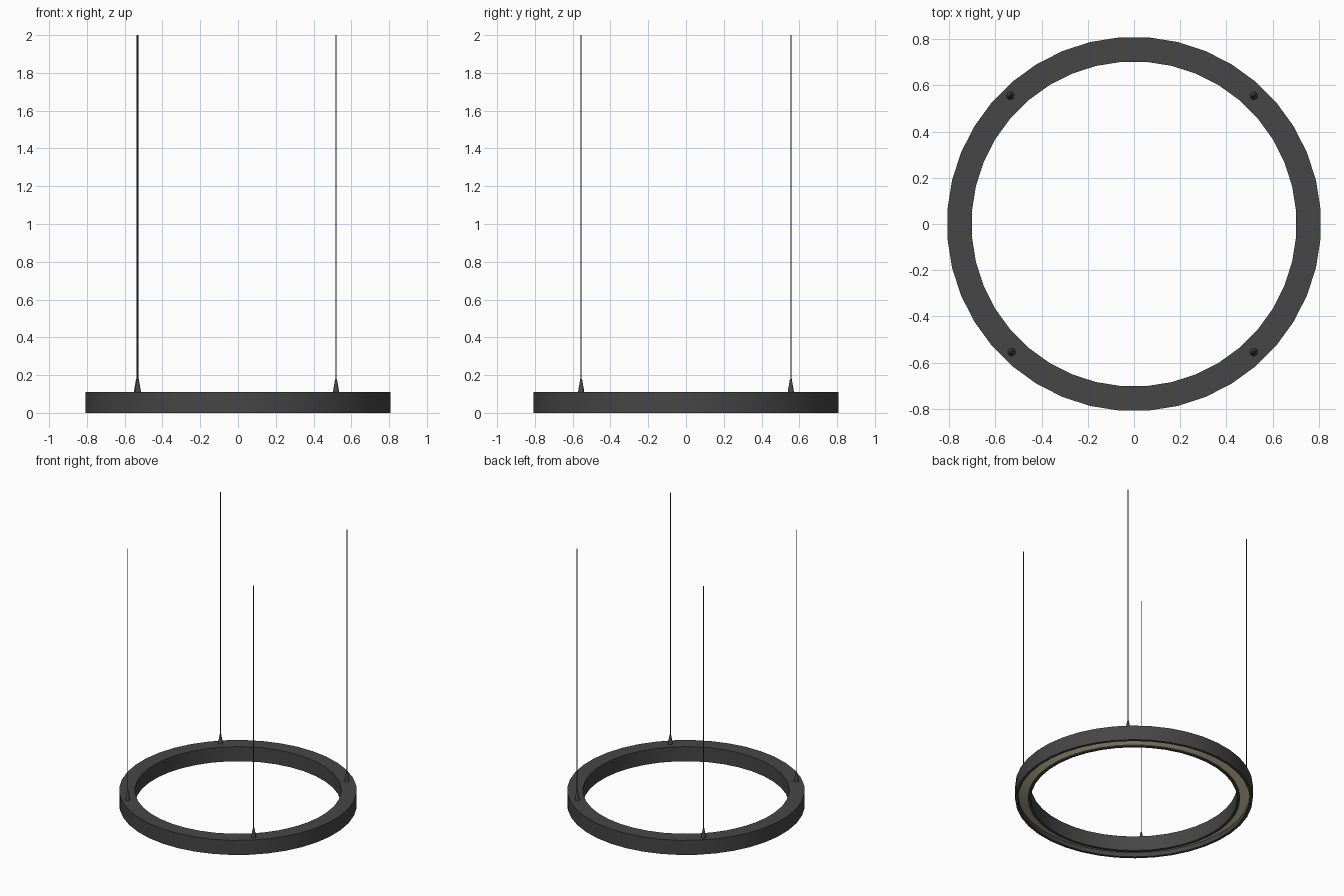
import bpy
import bmesh
import math

cube = bpy.data.objects.get("Cube")
if cube:
    bpy.data.objects.remove(cube, do_unlink=True)


def make_material(name, rgb):
    mat = bpy.data.materials.new(name)
    mat.use_nodes = True
    mat.diffuse_color = (*rgb, 1)
    mat.node_tree.nodes["Principled BSDF"].inputs["Base Color"].default_value = (*rgb, 1)
    return mat


charcoal = make_material("charcoal metal", (0.061, 0.061, 0.061))
warm = make_material("warm diffuser", (0.62, 0.58, 0.4))

SIDES = 40
STEP = 2 * math.pi / SIDES


def lathe(name, profile, center, sides, materials, glow_edge=None, closed=False):
    """Turn a (radius, height) profile around z; glow_edge takes the second material."""
    bm = bmesh.new()
    rings = []
    for r, z in profile:
        rings.append([bm.verts.new((r * math.cos((i + 0.5) * 2 * math.pi / sides),
                                    r * math.sin((i + 0.5) * 2 * math.pi / sides), z))
                      for i in range(sides)])
    count = len(rings) if closed else len(rings) - 1
    for k in range(count):
        a, b = rings[k], rings[(k + 1) % len(rings)]
        for i in range(sides):
            j = (i + 1) % sides
            face = bm.faces.new((a[i], a[j], b[j], b[i]))
            face.material_index = 1 if k == glow_edge else 0
    if not closed:
        bm.faces.new(rings[0])
        bm.faces.new(rings[-1])
    bmesh.ops.recalc_face_normals(bm, faces=bm.faces)
    mesh = bpy.data.meshes.new(name)
    bm.to_mesh(mesh)
    bm.free()
    for mat in materials:
        mesh.materials.append(mat)
    obj = bpy.data.objects.new(name, mesh)
    obj.location = center
    bpy.context.collection.objects.link(obj)
    bpy.ops.object.select_all(action="DESELECT")
    obj.select_set(True)
    bpy.context.view_layer.objects.active = obj
    bpy.ops.object.shade_smooth_by_angle(angle=math.radians(15 if closed else 50))
    return obj


# Ring housing with a wide, slightly tilted light channel underneath
flat = 1 / math.cos(STEP / 2)
outer, inner, top = 0.808 * flat, 0.702 * flat, 0.11
lip_out, lip_in = outer - 0.02, inner + 0.02
section = [(outer, 0), (outer, top), (inner, top), (inner, 0),
           (lip_in, 0), (lip_in, 0.008), (lip_out, 0.033), (lip_out, 0)]
lathe("ring_housing", section, (0, 0, 0), SIDES, [charcoal, warm], glow_edge=5, closed=True)

# Four hanging cables, each rising from a small tapered grip
corners = {"front_left": (0.519, -0.555), "back_left": (0.519, 0.555),
           "front_right": (-0.53, -0.555), "back_right": (-0.535, 0.555)}
for place, (x, y) in corners.items():
    lathe("cable_grip_" + place, [(0.017, 0), (0.014, 0.02), (0.005, 0.07)],
          (x, y, top - 0.001), 12, [charcoal])
    lathe("cable_" + place, [(0.0033, top), (0.0033, 2)], (x, y, 0), 8, [charcoal])
